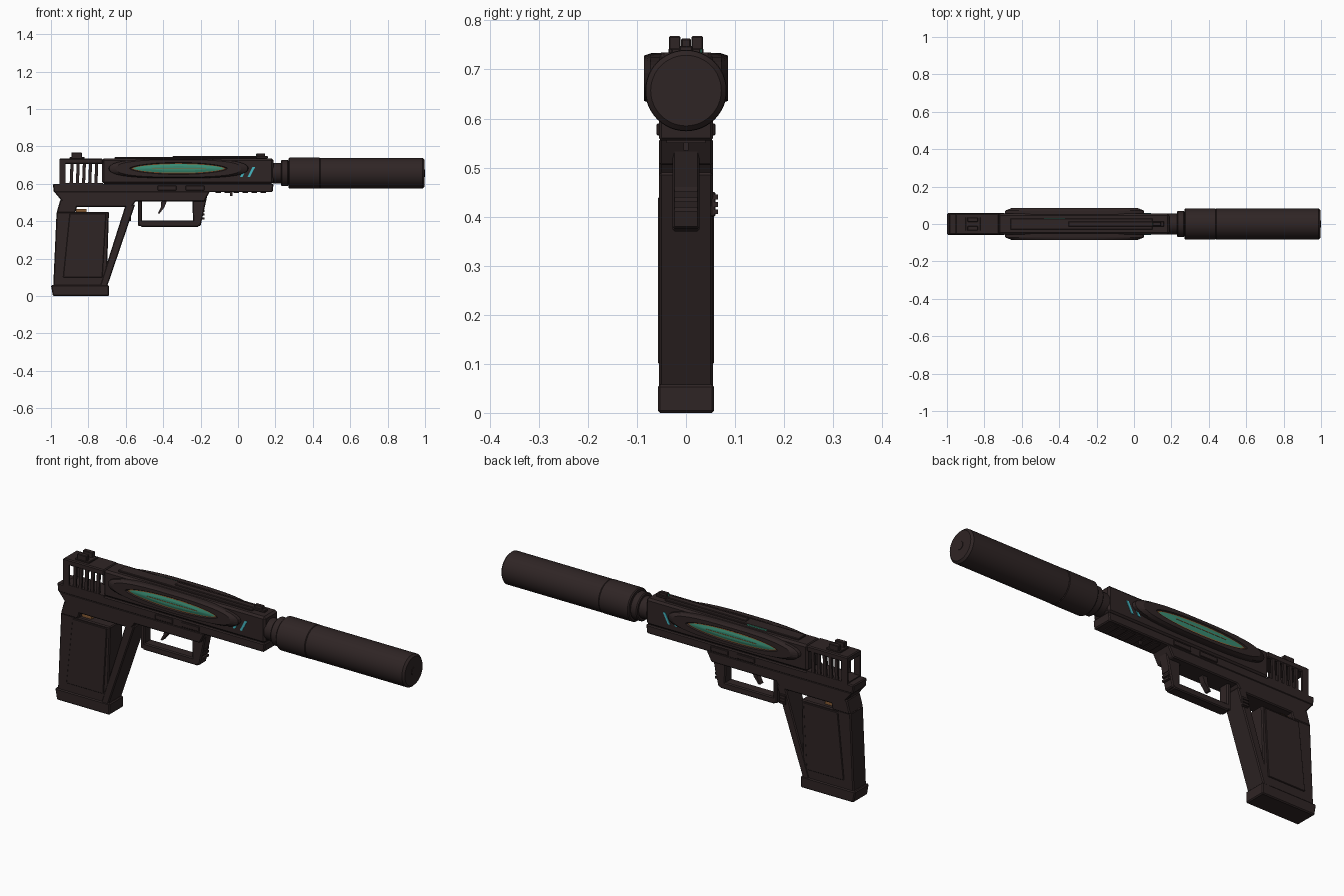
import bpy, bmesh, math
from mathutils import Matrix

cube = bpy.data.objects.get("Cube")
if cube:
    bpy.data.objects.remove(cube, do_unlink=True)

# Shared dimensions
HALF = 0.055          # half thickness of slide, frame and grip
EDGE = 0.005          # small chamfer and relief depth
DECK = 0.735          # top of the slide
SEAM = 0.6            # where slide meets frame
AXIS = 0.657          # height of the barrel axis
BELLY = 0.555         # underside of the dust cover
TANG = 0.51           # where frame meets grip
REAR = -0.955         # back of the slide
NOSE = 0.19           # front of the slide
SIDES = {"right": -1, "left": 1}


def material(name, red, green, blue):
    mat = bpy.data.materials.new(name)
    mat.use_nodes = True
    colour = (red, green, blue, 1)
    mat.diffuse_color = colour
    shader = next(n for n in mat.node_tree.nodes if n.type == 'BSDF_PRINCIPLED')
    shader.inputs["Base Color"].default_value = colour
    return mat


DARK = material("dark brown metal", 0.028, 0.018, 0.018)
GREEN = material("green glass", 0.04, 0.26, 0.17)
CYAN = material("cyan light", 0.06, 0.48, 0.55)
GOLD = material("gold trim", 0.25, 0.11, 0.035)


def finish(name, bm, materials, bevel=0):
    bmesh.ops.recalc_face_normals(bm, faces=bm.faces)
    mesh = bpy.data.meshes.new(name)
    bm.to_mesh(mesh)
    bm.free()
    part = bpy.data.objects.new(name, mesh)
    bpy.context.collection.objects.link(part)
    for mat in materials:
        mesh.materials.append(mat)
    if bevel:
        chamfer = part.modifiers.new("chamfer", 'BEVEL')
        chamfer.width = bevel
        chamfer.segments = 1
    return part


def slab(name, low, high, bottom, top=None, half=HALF, middle=0, bevel=EDGE, mat=DARK):
    """Four-sided block between two heights; bottom and top are x ranges."""
    bm = bmesh.new()
    bmesh.ops.create_cube(bm, size=2)
    for vert in bm.verts:
        x, y, z = vert.co
        span = (top or bottom) if z > 0 else bottom
        vert.co = (span[x > 0], middle + y * half, high if z > 0 else low)
    return finish(name, bm, [mat], bevel)


def flank(name, low, high, bottom, top=None, reach=HALF, depth=EDGE, bevel=0, mat=DARK):
    """The same slab on both sides, its outer face at reach."""
    for tag, side in SIDES.items():
        slab(f"{name}_{tag}", low, high, bottom, top, half=depth,
             middle=side * (reach - depth), bevel=bevel, mat=mat)


def tube(name, start, end, radius, bevel=0):
    """Round section along the barrel axis."""
    bm = bmesh.new()
    place = Matrix.Translation(((start + end) / 2, 0, AXIS))
    bmesh.ops.create_cone(bm, cap_ends=True, segments=48, radius1=radius, radius2=radius,
                          depth=end - start, matrix=place @ Matrix.Rotation(math.pi / 2, 4, 'Y'))
    part = finish(name, bm, [DARK], bevel)
    bpy.ops.object.select_all(action='DESELECT')
    part.select_set(True)
    bpy.context.view_layer.objects.active = part
    bpy.ops.object.shade_smooth_by_angle(angle=math.radians(30))


# Suppressor and its neck
tube("barrel_neck", NOSE - EDGE, 0.28, HALF)
tube("neck_collar", 0.23, 0.27, 0.07, EDGE)
tube("suppressor_sleeve", 0.27, 0.44, 0.083, EDGE)
tube("suppressor", 0.43, 1 - EDGE / 2, 0.082, 2 * EDGE)
tube("muzzle_ring", 0.9, 1, 0.02)

# Slide with a hollow, slatted rear
VENT = -0.727
slab("slide", SEAM, DECK, (VENT, NOSE), bevel=2 * EDGE)
slab("slide_rear_top", DECK - 0.03, DECK, (REAR, VENT + EDGE))
slab("slide_rear_floor", SEAM - EDGE, SEAM + EDGE, (REAR, VENT + EDGE), bevel=0)
flank("rear_post", SEAM, DECK - EDGE, (REAR, REAR + 0.033))
pitch = 0.033
for i in range(5):
    x = REAR + HALF + i * pitch
    flank(f"vent_slat_{i + 1}", SEAM, DECK - 2 * EDGE, (x, x + pitch / 2),
          (x + EDGE, x + EDGE + pitch / 2), reach=HALF - EDGE / 4)

# Top spine, port strip and sights
spine = DECK + 0.008
slab("top_spine", DECK - EDGE, spine, (-0.66, 0.1), half=0.03, bevel=EDGE / 2)
slab("top_rail", DECK, spine + EDGE, (-0.35, 0.16), half=0.014, bevel=EDGE / 2)
slab("port_strip", DECK, spine - EDGE / 4, (-0.48, -0.37), half=EDGE / 2, middle=0.03,
     bevel=0, mat=GREEN)
slab("rear_sight_base", DECK - EDGE, spine, (-0.9, -0.82), half=0.036, bevel=EDGE / 2)
flank("rear_sight_post", DECK, DECK + 0.033, (-0.89, -0.835), reach=0.035, depth=0.012,
      bevel=EDGE / 2)
sight = 0.1
slab("front_sight", DECK - EDGE, DECK + 0.028, (sight, sight + 0.045), half=0.01,
     bevel=EDGE / 2)
slab("front_sight_dot", spine + EDGE, spine + 3 * EDGE, (sight - EDGE / 2, sight),
     half=EDGE, bevel=0, mat=GREEN)


def power(value, exponent):
    return math.copysign(abs(value) ** exponent, value) if abs(value) > EDGE else 0


def ring(bm, y, length, height, end, crown, steps=40):
    """Eye-shaped outline; end and crown set how blunt it is."""
    centre, level = -0.318, 0.682
    turns = [math.tau * i / steps for i in range(steps)]
    return [bm.verts.new((centre + length * power(math.cos(t), end), y,
                          level + height * power(math.sin(t), crown))) for t in turns]


# Side pods: a blunt housing, a gold rim and a domed lens
for tag, side in SIDES.items():
    bm = bmesh.new()
    face, sunk = side * 0.086, side * 0.08
    loops = [ring(bm, side * (HALF - EDGE), 0.375, 0.052, 0.65, 0.9),
             ring(bm, side * 0.072, 0.37, 0.051, 0.6, 0.8),
             ring(bm, face, 0.335, 0.046, 0.7, 0.8),
             ring(bm, face, 0.262, 0.032, 1, 1.2),
             ring(bm, sunk, 0.252, 0.028, 1, 1.2),
             ring(bm, sunk, 0.242, 0.023, 1, 1.2),
             ring(bm, face - side * EDGE / 2, 0.16, 0.012, 1, 1.2)]
    colours = [0, 0, 0, 0, 1, 2]
    for inner, outer, colour in zip(loops, loops[1:], colours):
        for i in range(len(inner)):
            quad = (inner[i - 1], inner[i], outer[i], outer[i - 1])
            bm.faces.new(quad).material_index = colour
    bm.faces.new(loops[-1]).material_index = 2
    bm.faces.new(loops[0])
    finish(f"side_pod_{tag}", bm, [DARK, GOLD, GREEN])
flank("lens_filament", 0.681, 0.684, (-0.46, -0.17), reach=0.085, depth=EDGE / 2, mat=GOLD)

# Slanted light slashes and frame levers
for x in (0.01, 0.05):
    flank("light_slash", 0.635, 0.69, (x, x + 0.013), (x + 0.028, x + 0.042),
          reach=HALF + EDGE / 2, mat=CYAN)
for x in (-0.43, -0.28):
    flank("frame_lever", BELLY + 2 * EDGE, SEAM - 2 * EDGE, (x, x + 0.1),
          reach=HALF + EDGE, bevel=EDGE / 2)

# Frame, sloping tang and accessory rail
slab("frame", BELLY, SEAM, (-0.985, NOSE - EDGE), (-0.99, NOSE))
slab("frame_tang", TANG - EDGE, BELLY + EDGE, (-0.94, -0.18), (-0.985, -0.15))
for i in range(6):
    x = -0.12 + 0.048 * i
    slab(f"rail_rib_{i + 1}", BELLY - EDGE, BELLY + EDGE, (x, x + 0.03), half=0.04, bevel=0)
slab("rail_hook", BELLY - 0.02, BELLY, (-0.042, -0.03), half=EDGE, bevel=0)

# Trigger guard with ribbed front, and trigger
GUARD, FLOOR = 0.028, 0.37
slab("guard_back", FLOOR + EDGE, TANG, (-0.535, -0.513), half=GUARD)
slab("guard_floor", FLOOR, 0.405, (-0.52, -0.21), (-0.535, -0.2), half=GUARD)
slab("guard_front", FLOOR + EDGE, BELLY, (-0.24, -0.2), (-0.245, -0.16), half=GUARD)
for i in range(4):
    z = 0.41 + 0.02 * i
    slab(f"guard_rib_{i + 1}", z, z + 2 * EDGE, (-0.22, -0.18), half=GUARD - EDGE, bevel=0)
trigger_x, knee = (-0.412, -0.393), 0.475
slab("trigger_blade", knee, TANG, trigger_x, (-0.41, -0.38), half=0.014, bevel=0)
slab("trigger_tip", 0.44, knee, (-0.43, -0.42), trigger_x, half=0.014, bevel=0)

# Grip: body, top bar and slanted front strap around an open gap
WRIST = 0.45
slab("grip_body", 0.05, WRIST, (-0.988, -0.703), (-0.97, -0.69), half=HALF - EDGE / 2)
slab("grip_shoulder", WRIST - EDGE, TANG + EDGE, (-0.97, -0.87), (-0.95, -0.85))
slab("grip_top_bar", 0.475, TANG + EDGE, (-0.88, -0.57), (-0.88, -0.54))
slab("front_strap", 0.05, 0.49, (-0.74, -0.7), (-0.6, -0.55))
flank("grip_panel", 0.1, WRIST - 2 * EDGE, (-0.935, -0.725), (-0.9, -0.705),
      reach=HALF + EDGE / 2, bevel=EDGE / 2)
slab("gold_catch", WRIST - EDGE, WRIST + 3 * EDGE, (-0.865, -0.81), half=0.03, bevel=0, mat=GOLD)
slab("magazine_base", 0, 0.058, (-0.99, -0.69), (-1, -0.69), half=HALF + EDGE / 2)

# Ribbed release button on the left
button, low = (-0.607, -0.572), 0.4
slab("release_button", low, low + 0.05, button, half=EDGE, middle=HALF, bevel=EDGE / 2)
for i in range(3):
    z = low + EDGE + 3 * EDGE * i
    slab(f"release_rib_{i + 1}", z, z + 2 * EDGE, button, half=EDGE, middle=HALF + EDGE, bevel=0)
